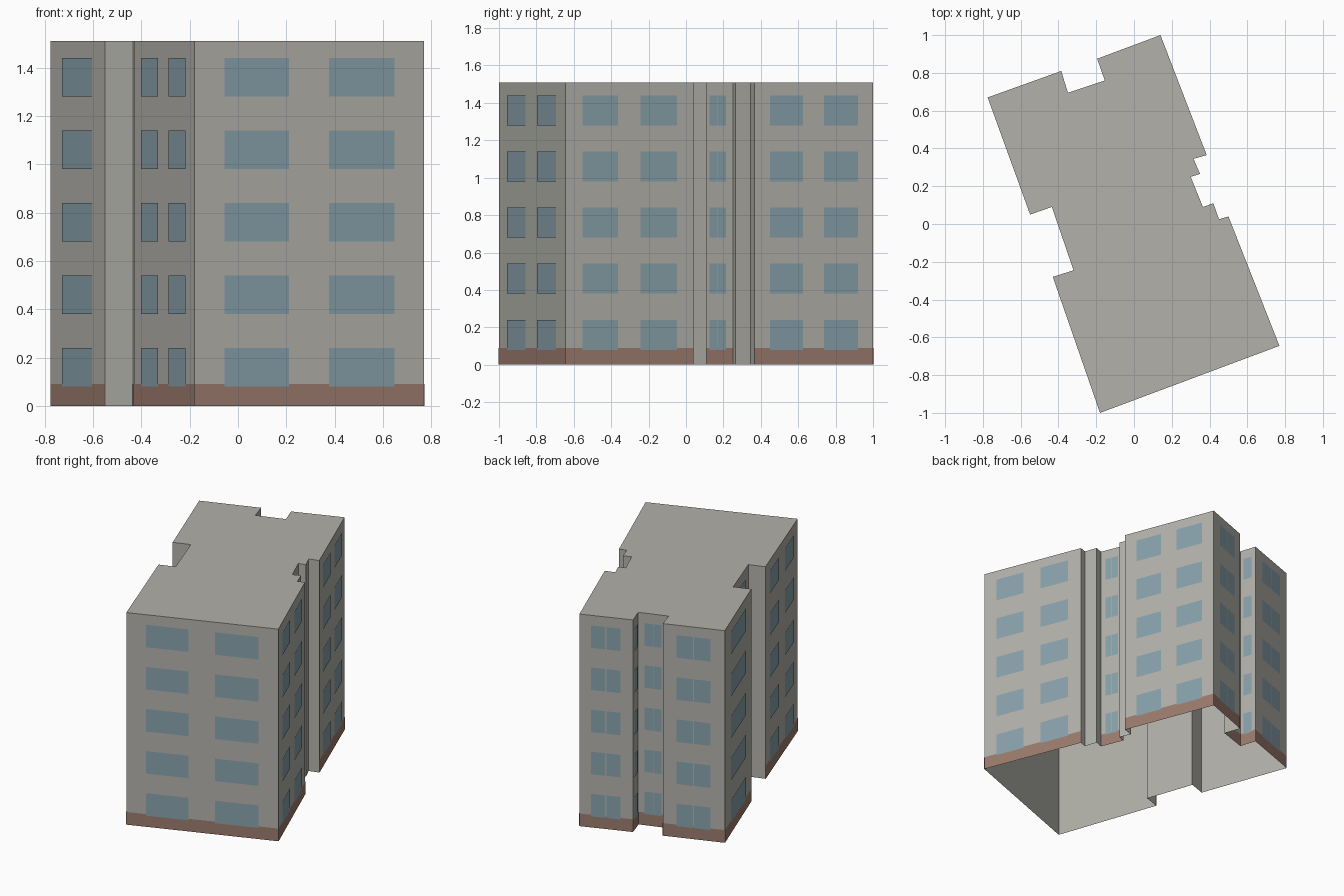
import bpy
import bmesh
from mathutils import Vector

if "Cube" in bpy.data.objects:
    bpy.data.objects.remove(bpy.data.objects["Cube"], do_unlink=True)

HEIGHT, BAND_TOP = 1.51, 0.09
STOREYS, SILL, STOREY_STEP, WINDOW_HEIGHT = 5, 0.08, 0.3, 0.16

# Window layouts, as fractions of the wall length
NONE = []
WIDE_PAIR = [(0.13, 0.41), (0.585, 0.87)]
SINGLE = [(0.22, 0.78)]
SPLIT = [(0.22, 0.485), (0.505, 0.77)]

# Outline counter-clockwise: corner, whether the wall starting there
# has a plinth band, and its windows
WALLS = [
    ((-0.18, -1.0), True, WIDE_PAIR),     # front
    ((0.77, -0.645), True, WIDE_PAIR),    # left side, front wing
    ((0.50, 0.04), False, NONE),
    ((0.45, 0.025), False, NONE),
    ((0.42, 0.11), False, NONE),
    ((0.365, 0.09), True, SPLIT),         # stair recess
    ((0.30, 0.25), False, NONE),
    ((0.35, 0.265), False, NONE),
    ((0.315, 0.345), False, NONE),
    ((0.385, 0.365), True, WIDE_PAIR),    # left side, rear wing
    ((0.14, 1.0), True, SPLIT),           # back
    ((-0.195, 0.875), True, SPLIT),       # back notch
    ((-0.155, 0.76), True, SPLIT),
    ((-0.35, 0.695), True, SPLIT),
    ((-0.385, 0.81), True, SPLIT),        # back
    ((-0.775, 0.67), True, SINGLE),       # right side, rear wing
    ((-0.55, 0.05), False, NONE),
    ((-0.435, 0.09), True, SPLIT),        # right recess
    ((-0.32, -0.245), False, NONE),
    ((-0.43, -0.28), True, WIDE_PAIR),    # right side, front wing
]


def make_material(name, colour):
    mat = bpy.data.materials.new(name)
    mat.use_nodes = True
    mat.diffuse_color = (*colour, 1)
    mat.node_tree.nodes["Principled BSDF"].inputs["Base Color"].default_value = (*colour, 1)
    return mat


def make_object(name, bm, mat):
    mesh = bpy.data.meshes.new(name)
    bm.to_mesh(mesh)
    bm.free()
    mesh.materials.append(mat)
    obj = bpy.data.objects.new(name, mesh)
    bpy.context.collection.objects.link(obj)
    return obj


def add_panel(bm, start, end, span, low, high, offset):
    """Upright panel along part of a wall, set slightly outward."""
    along = end - start
    out = Vector((along.y, -along.x, 0)).normalized() * offset
    a, b = (start + along * f + out for f in span)
    up = Vector((0, 0, 1))
    bm.faces.new([bm.verts.new(p) for p in
                  (a + up * low, b + up * low, b + up * high, a + up * high)])


concrete = make_material("warm grey concrete", (0.445, 0.44, 0.402))
glass = make_material("blue grey glass", (0.246, 0.356, 0.402))
brick = make_material("reddish brown plinth", (0.332, 0.198, 0.153))

shell, band, windows = bmesh.new(), bmesh.new(), bmesh.new()

# Walls and roof, open underneath
corners = [Vector((*wall[0], 0)) for wall in WALLS]
roof = shell.faces.new([shell.verts.new(c + Vector((0, 0, HEIGHT))) for c in corners])
sides = bmesh.ops.extrude_edge_only(shell, edges=roof.edges[:])
lower = [v for v in sides["geom"] if isinstance(v, bmesh.types.BMVert)]
bmesh.ops.translate(shell, verts=lower, vec=(0, 0, -HEIGHT))
bmesh.ops.recalc_face_normals(shell, faces=shell.faces[:])
if roof.normal.z < 0:
    bmesh.ops.reverse_faces(shell, faces=shell.faces[:])

# Plinth band and rows of windows on each wall
for i, (_, has_band, layout) in enumerate(WALLS):
    start, end = corners[i], corners[(i + 1) % len(corners)]
    if has_band:
        add_panel(band, start, end, (0, 1), 0, BAND_TOP, 0.002)
    for span in layout:
        for storey in range(STOREYS):
            low = SILL + storey * STOREY_STEP
            add_panel(windows, start, end, span, low, low + WINDOW_HEIGHT, 0.004)

make_object("building_shell", shell, concrete)
make_object("plinth_band", band, brick)
make_object("windows", windows, glass)
